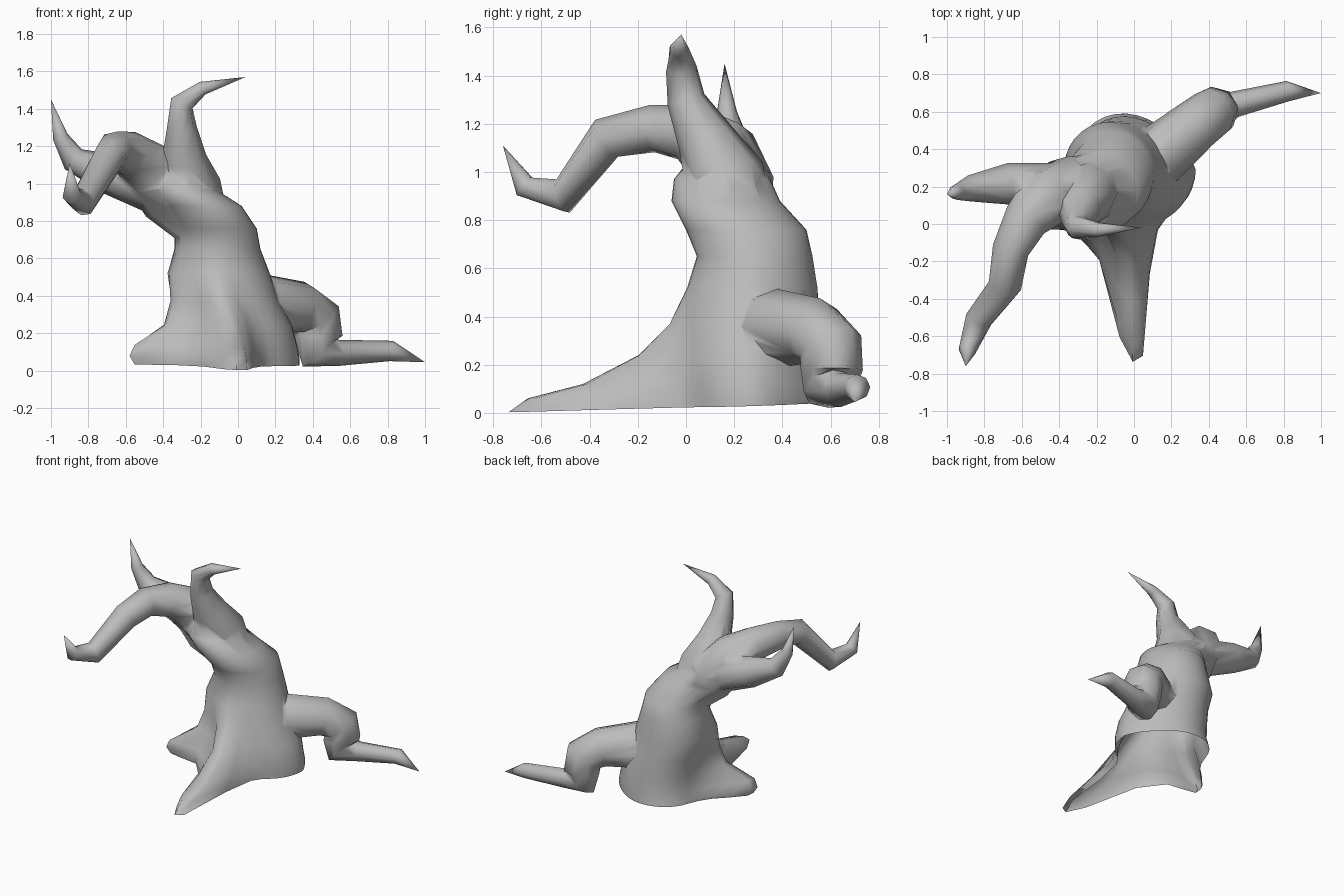
import bpy
import bmesh
from math import cos, sin, pi, radians
from mathutils import Vector

cube = bpy.data.objects.get("Cube")
if cube:
    bpy.data.objects.remove(cube, do_unlink=True)

bark = bpy.data.materials.new("grey_bark")
bark.use_nodes = True
GREY = (0.5, 0.5, 0.5, 1)
bark.diffuse_color = GREY
bark.node_tree.nodes["Principled BSDF"].inputs["Base Color"].default_value = GREY


def loft(name, rings):
    """Skin a stack of equal-length point rings and close both ends."""
    bm = bmesh.new()
    loops = [[bm.verts.new(p) for p in ring] for ring in rings]
    n = len(loops[0])
    for a, b in zip(loops, loops[1:]):
        for i in range(n):
            j = (i + 1) % n
            bm.faces.new((a[i], a[j], b[j], b[i]))
    bm.faces.new(loops[0][::-1])
    bm.faces.new(loops[-1])
    bmesh.ops.remove_doubles(bm, verts=bm.verts, dist=0.002)
    bmesh.ops.recalc_face_normals(bm, faces=bm.faces)
    mesh = bpy.data.meshes.new(name)
    bm.to_mesh(mesh)
    bm.free()
    mesh.materials.append(bark)
    obj = bpy.data.objects.new(name, mesh)
    bpy.context.collection.objects.link(obj)
    return obj


def limb(name, path, sides=8):
    """Tapered tube through (x, y, z, radius) stations."""
    pts = [Vector(p[:3]) for p in path]
    rings, side = [], None
    for i, p in enumerate(pts):
        before = (p - pts[max(i - 1, 0)]).normalized()
        after = (pts[min(i + 1, len(pts) - 1)] - p).normalized()
        t = (before + after).normalized()
        side = t.orthogonal() if side is None else side - t * side.dot(t)
        side.normalize()
        up = t.cross(side)
        r = path[i][3]
        rings.append([p + (side * cos(2 * pi * k / sides) + up * sin(2 * pi * k / sides)) * r
                      for k in range(sides)])
    return loft(name, rings)


def trunk_ring(z, cx, cy, rx, ry, front, left, sides=36):
    """Elliptical slice with root lobes pulled out to the front and one side."""
    ring = []
    for k in range(sides):
        a = 2 * pi * k / sides
        f = min(1, 1.25 * max(0, cos(a - radians(261))) ** 22)
        s = max(0, cos(a - radians(208))) ** 10
        # the back half is fuller on one side than the other
        skew = 1 - 0.15 * sin(2 * a) * max(0, 1 - z / 0.8) * (a < pi)
        x = cx + rx * cos(a) * skew - 0.9 * left * s + 0.04 * front * f
        y = cy + ry * sin(a) * skew - front * f - 0.43 * left * s
        # the foot of the trunk is a slightly tilted plane
        foot = 0.025 - 0.015 * x + 0.03 * y
        ring.append((x, y, z + foot if z == 0 else z + 0.05 * left * s))
    return ring


# Leaning trunk with flared front and side roots
slices = [
    (0.00, 0.02, 0.29, 0.31, 0.29, 0.74, 0.34),
    (0.06, 0.02, 0.29, 0.31, 0.29, 0.66, 0.37),
    (0.12, 0.02, 0.28, 0.30, 0.29, 0.42, 0.35),
    (0.24, 0.00, 0.28, 0.29, 0.29, 0.19, 0.15),
    (0.37, -0.05, 0.27, 0.27, 0.28, 0.06, 0.07),
    (0.52, -0.10, 0.275, 0.27, 0.27, 0, 0.02),
    (0.65, -0.11, 0.285, 0.23, 0.24, 0, 0),
    (0.76, -0.12, 0.25, 0.22, 0.25, 0, 0),
    (0.88, -0.20, 0.165, 0.22, 0.225, 0, 0),
    (0.97, -0.30, 0.15, 0.18, 0.20, 0, 0),
    (1.07, -0.35, 0.15, 0.10, 0.12, 0, 0),
]
trunk = loft("trunk", [trunk_ring(*s) for s in slices])

limbs = [
    # Large branch arching over and reaching forward
    limb("front_branch", [
        (-0.18, 0.24, 0.72, 0.11), (-0.35, 0.19, 0.93, 0.18), (-0.47, 0.14, 1.08, 0.16),
        (-0.58, 0.02, 1.16, 0.122), (-0.66, -0.14, 1.18, 0.10), (-0.69, -0.33, 1.14, 0.09),
        (-0.83, -0.51, 0.90, 0.075), (-0.89, -0.67, 0.94, 0.05), (-0.90, -0.76, 1.11, 0)]),
    # Side branch curling up to a point
    limb("side_branch", [
        (-0.20, 0.21, 0.86, 0.10), (-0.46, 0.19, 0.98, 0.135), (-0.68, 0.215, 1.05, 0.11),
        (-0.88, 0.19, 1.13, 0.07), (-0.95, 0.17, 1.25, 0.042), (-1.00, 0.16, 1.45, 0)]),
    # Upright branch hooking back over the trunk
    limb("top_branch", [
        (-0.19, 0.21, 0.80, 0.14), (-0.26, 0.16, 0.98, 0.17), (-0.29, 0.08, 1.14, 0.12),
        (-0.30, 0.00, 1.30, 0.08), (-0.30, -0.02, 1.43, 0.065), (-0.19, -0.03, 1.51, 0.04),
        (0.04, -0.02, 1.57, 0)]),
    # Bent root that steps out and ends in a long toe
    limb("knee_root", [
        (-0.02, 0.28, 0.36, 0.16), (0.14, 0.37, 0.35, 0.165), (0.33, 0.53, 0.34, 0.14),
        (0.42, 0.60, 0.28, 0.135), (0.43, 0.605, 0.18, 0.13), (0.43, 0.60, 0.10, 0.115),
        (0.54, 0.64, 0.095, 0.07), (0.82, 0.71, 0.105, 0.055), (1.00, 0.70, 0.045, 0)]),
]

# Merge the limbs into the trunk so the bark is one skin
bpy.ops.object.select_all(action='DESELECT')
trunk.select_set(True)
bpy.context.view_layer.objects.active = trunk
for part in limbs:
    union = trunk.modifiers.new("union", 'BOOLEAN')
    union.operation = 'UNION'
    union.solver = 'EXACT'
    union.use_self = True
    union.object = part
    bpy.ops.object.modifier_apply(modifier=union.name)
    bpy.data.objects.remove(part, do_unlink=True)

# Leave the foot of the trunk open
bm = bmesh.new()
bm.from_mesh(trunk.data)
foot_face = max(bm.faces, key=lambda f: -f.normal.z * f.calc_area())
bmesh.ops.delete(bm, geom=[foot_face], context='FACES_ONLY')
bm.to_mesh(trunk.data)
bm.free()
bpy.ops.object.shade_smooth_by_angle(angle=radians(65))
